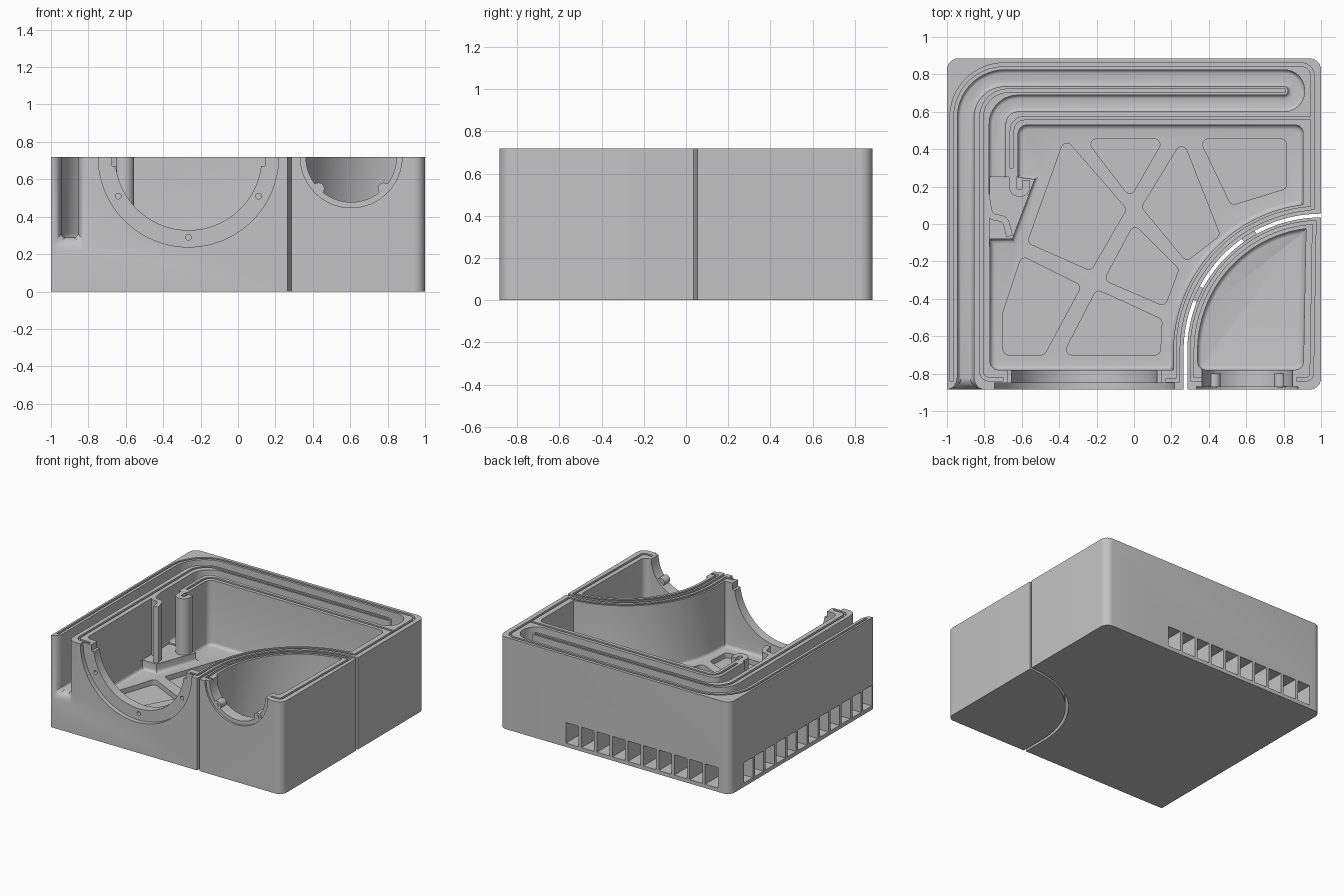
import bpy, bmesh, math
from mathutils import Vector

cube = bpy.data.objects.get("Cube")
if cube:
    bpy.data.objects.remove(cube, do_unlink=True)

TOP = 0.72
GREY = (0.55, 0.55, 0.55, 1)
grey = bpy.data.materials.new("mid grey")
grey.use_nodes = True
grey.diffuse_color = GREY
grey.node_tree.nodes["Principled BSDF"].inputs["Base Color"].default_value = GREY


def rounded(pts, closed=True):
    """Corner list of (x, y[, radius]) turned into points with true arc corners."""
    out, n = [], len(pts)
    for i, q in enumerate(pts):
        p, r = Vector(q[:2]), (q[2] if len(q) > 2 else 0)
        if r == 0 or (not closed and i in (0, n - 1)):
            out.append(p)
            continue
        a = (Vector(pts[i - 1][:2]) - p).normalized()
        b = (Vector(pts[(i + 1) % n][:2]) - p).normalized()
        half = a.angle(b) / 2
        c = p + (a + b).normalized() * r / math.sin(half)
        v, w = p + a * r / math.tan(half) - c, p + b * r / math.tan(half) - c
        start = math.atan2(v.y, v.x)
        sweep = (math.atan2(w.y, w.x) - start + math.pi) % math.tau - math.pi
        k = 5 + int(r * 40)
        out += [c + r * Vector((math.cos(start + sweep * j / k), math.sin(start + sweep * j / k)))
                for j in range(k + 1)]
    return out


def offset(pts, d, closed):
    """Shift a point chain to its left by d with mitred corners."""
    out, n = [], len(pts)
    for i, p in enumerate(pts):
        a = p - pts[i - 1] if closed or i else pts[1] - p
        b = pts[(i + 1) % n] - p if closed or i < n - 1 else a
        a, b = a.normalized(), b.normalized()
        t = (a + b).normalized()
        out.append(p + Vector((-t.y, t.x)) * d / max(t.dot(a), 0.3))
    return out


def ribbon(pts, width):
    path = rounded(pts, False)
    return offset(path, width / 2, False) + offset(path, -width / 2, False)[::-1]


def rect(x0, x1, y0, y1):
    return [Vector(p) for p in ((x0, y0), (x1, y0), (x1, y1), (x0, y1))]


def circle(x, y, r, n=64):
    return [Vector((x + r * math.cos(math.tau * i / n), y + r * math.sin(math.tau * i / n)))
            for i in range(n)]


def arc(r, a0, a1, n=32):
    """Arc about the centre shared by the curved partition walls."""
    angles = [math.radians(a0 + (a1 - a0) * i / n) for i in range(n + 1)]
    return [(1 + r * math.cos(a), -0.68 + r * math.sin(a)) for a in angles]


def loft(bm, rings):
    loops = [[bm.verts.new(v) for v in ring] for ring in rings]
    bm.faces.new(loops[0])
    bm.faces.new(loops[-1])
    for lo, hi in zip(loops, loops[1:]):
        for i in range(len(lo)):
            bm.faces.new((lo[i - 1], lo[i], hi[i], hi[i - 1]))


def finish(bm, name):
    bmesh.ops.recalc_face_normals(bm, faces=bm.faces)
    mesh = bpy.data.meshes.new(name)
    bm.to_mesh(mesh)
    bm.free()
    mesh.materials.append(grey)
    ob = bpy.data.objects.new(name, mesh)
    bpy.context.collection.objects.link(ob)
    return ob


def prism(name, polys, lo, hi, fillet=0, along_y=False):
    """Extrude outlines between two levels, optionally rounding the lower rim."""
    bm = bmesh.new()
    for poly in polys:
        area = sum(p.cross(q) for p, q in zip(poly, poly[1:] + poly[:1]))
        poly = poly if area > 0 else poly[::-1]
        layers = [(lo, 0), (hi, 0)]
        if fillet:
            steps = [math.pi / 2 * k / 4 for k in range(5)]
            layers = [(lo + fillet * (1 - math.cos(s)), fillet * (1 - math.sin(s))) for s in steps]
            layers.append((hi, 0))
        rings = []
        for level, inset in layers:
            ring = offset(poly, inset, True) if inset > 1e-6 else poly
            rings.append([(p.x, level, p.y) if along_y else (p.x, p.y, level) for p in ring])
        loft(bm, rings)
    return finish(bm, name)


def volume(mesh):
    bm = bmesh.new()
    bm.from_mesh(mesh)
    v = bm.calc_volume(signed=True)
    bm.free()
    return v


def cut(cutter):
    """Subtract a cutter from the body; the second solver steps in if the first fails."""
    before = volume(body.data)
    mod = body.modifiers.new("cut", 'BOOLEAN')
    mod.operation, mod.object = 'DIFFERENCE', cutter
    for solver in ('MANIFOLD', 'EXACT'):
        mod.solver = solver
        bpy.context.view_layer.update()
        result = bpy.data.meshes.new_from_object(body.evaluated_get(bpy.context.evaluated_depsgraph_get()))
        if 0.3 * before < volume(result) < before - 1e-6:
            body.data = result
            break
    body.modifiers.remove(mod)
    bpy.data.objects.remove(cutter, do_unlink=True)


# Outer block, square only at the port corner
body = prism("enclosure_body", [rounded([(-1, -.885), (1, -.885, .06), (1, .885, .06), (-1, .885, .06)])], 0, TOP)

# Main chamber and small corner chamber
chamber = [(-.77, -.78, .045), (-.77, -.08), (-.65, -.08), (-.53, .24), (-.62, .25), (-.62, .53, .05),
           (.905, .53, .045)] + arc(.79, 97, 180) + [(.21, -.78)]
cut(prism("chamber_cutter", [rounded(chamber)], .21, .8, .025))
corner = arc(.66, 97, 180) + [(.34, -.78, .045), (.905, -.78, .045)]
cut(prism("corner_cutter", [rounded(corner)], .21, .8, .025))

# Folded port channel, its inner shelf and its flared mouth
port = [(-.9, -1), (-.9, .78, .21), (.868, .78, .065), (.868, .645, .065), (-.73, .645, .11), (-.73, .1)]
cut(prism("port_cutter", [ribbon(port, .088)], .29, .8, .02))
cut(prism("shelf_cutter", [rect(-.772, -.53, -.12, .25)], .28, .8))
bm, rings = bmesh.new(), []
for k in range(-1, 9):
    t = max(k, 0) / 8
    d = 1 - math.sqrt(1 - (1 - t) ** 2)
    y, w, z = (-.9 if k < 0 else -.885 + .07 * t), .0445 + .05 * d, .291 - .07 * d
    rings.append([(-.9 - w, y, z + .02), (-.88 - w, y, z), (-.92 + w, y, z), (-.9 + w, y, z + .02),
                  (-.9 + w, y, .8), (-.9 - w, y, .8)])
loft(bm, rings)
cut(finish(bm, "mouth_cutter"))

# Lightening pockets between the floor ribs
pockets = [
    [(-.37, .46), (-.57, -.1), (-.23, -.25), (-.04, .08)],
    [(-.26, .455), (.16, .455), (-.02, .14)],
    [(.26, .45), (.46, -.06), (.28, -.2), (.04, .09)],
    [(.35, .455), (.815, .455), (.815, .19), (.52, .1)],
    [(0, 0), (.24, -.24), (.165, -.44), (-.16, -.3)],
    [(-.6, -.17), (-.28, -.33), (-.48, -.7), (-.7, -.7), (-.7, -.47)],
    [(-.2, -.35), (.15, -.51), (.14, -.7), (-.38, -.7)]]
cut(prism("pocket_cutter", [rounded([(x, y, .03) for x, y in p]) for p in pockets], .17, .24))

# Rows of open cells low on the back and on one side
cells = [rect(.42 - .134 * i - .11, .42 - .134 * i, .717, .95) for i in range(10)]
cells += [rect(-1.05, -.83, .71 - .134 * i - .11, .71 - .134 * i) for i in range(12)]
cut(prism("cell_cutter", cells, .03, .19))

# Large round opening with stepped flange and screw holes
cut(prism("flange_cutter", [circle(-.265, TOP, .482, 96)], -.95, -.85, along_y=True))
cut(prism("opening_cutter", [circle(-.265, TOP, .392, 96)], -.95, -.74, along_y=True))
cut(prism("notch_cutter", [rect(-.675, .145, .67, .8)], -.95, -.74, along_y=True))
cut(prism("screw_cutter", [circle(x, z, .015, 16) for x, z in ((-.64, .51), (.11, .51), (-.265, .29))],
          -.95, -.81, along_y=True))

# Small round opening with flange
cut(prism("small_flange_cutter", [circle(.605, TOP, .272)], -.95, -.87, along_y=True))
cut(prism("small_opening_cutter", [circle(.605, TOP, .242)], -.95, -.74, along_y=True))

# Slit that separates the corner chamber
cut(prism("slit_cutter", [ribbon([(.275, -1), (.275, .045, .725), (1.1, .045)], .02)], -.1, .8))

# Sealing grooves along the tops of the walls
grooves = [
    [(-.975, -.84), (-.975, .852, .28), (.955, .852, .06), (.955, .08)],
    arc(.765, 94, 180) + [(.235, -.835), (.17, -.835)],
    [(-.7, -.83), (-.815, -.83, .04), (-.815, .7125, .14), (.81, .7125)],
    [(.95, .567), (-.653, .567, .07), (-.653, .28)],
    [(.36, -.83), (.31, -.83)] + arc(.69, 180, 93) + [(.95, -.83, .03), (.87, -.83)]]
for g in grooves:
    cut(prism("groove_cutter", [ribbon(g, .018)], .70, .8))

# Curled lips at the inner end of the port
parts = [body]
parts.append(prism("upper_lip", [ribbon([(-.648, .3), (-.648, .165, .035), (-.575, .165, .035),
                                         (-.575, .235)], .04)], .2, TOP))
parts.append(prism("lower_lip", [ribbon([(-.792, .16), (-.77, .035, .05), (-.69, .03, .04),
                                         (-.665, -.065)], .035)], .2, TOP))

# Screw bosses in the small opening
for side, x in (("right", .43), ("left", .78)):
    parts.append(prism(side + "_boss", [circle(x, .55, .032, 24)], -.872, -.80, along_y=True))
    parts.append(prism(side + "_boss_ring", [circle(x, .55, .014, 16)], -.878, -.80, along_y=True))

# Tabs that bridge the slit
for i, a in enumerate((122, 155)):
    ends = [arc(r, a, a, 1)[0] for r in (.70, .75)]
    parts.append(prism("bridge_tab_%d" % (i + 1), [ribbon(ends, .08)], .5, .68))

for ob in parts:
    bpy.ops.object.select_all(action='DESELECT')
    ob.select_set(True)
    bpy.context.view_layer.objects.active = ob
    bpy.ops.object.shade_smooth_by_angle(angle=math.radians(30))
